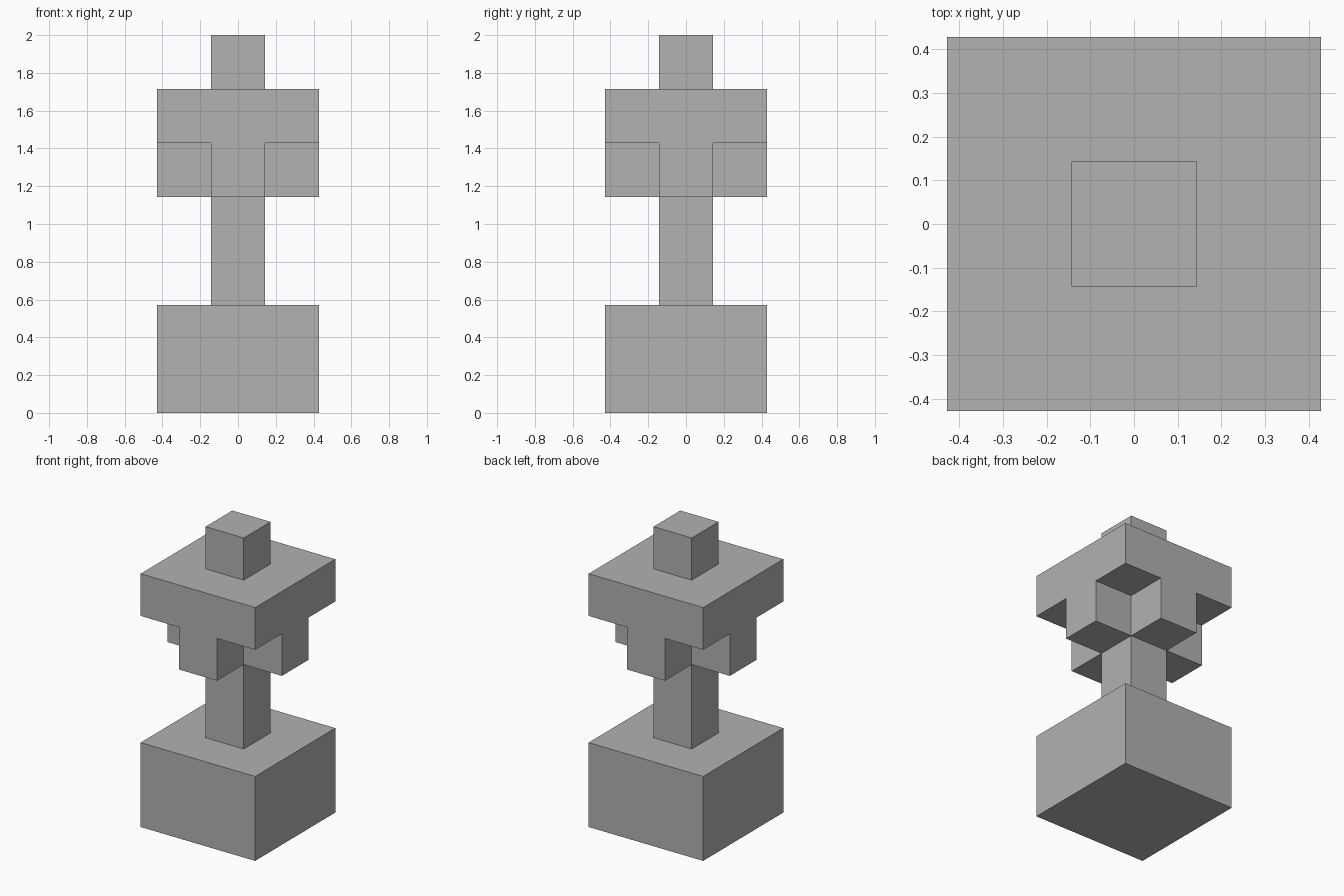
import bpy
import bmesh
from mathutils import Vector

if "Cube" in bpy.data.objects:
    bpy.data.objects.remove(bpy.data.objects["Cube"], do_unlink=True)

U = 2 / 7  # block module: the model is seven blocks tall and three wide

grey = bpy.data.materials.new("stone_grey")
grey.use_nodes = True
colour = (0.445, 0.445, 0.445, 1)
grey.diffuse_color = colour
grey.node_tree.nodes["Principled BSDF"].inputs["Base Color"].default_value = colour


def finish(name, bm):
    bmesh.ops.recalc_face_normals(bm, faces=bm.faces)
    mesh = bpy.data.meshes.new(name)
    bm.to_mesh(mesh)
    bm.free()
    mesh.materials.append(grey)
    obj = bpy.data.objects.new(name, mesh)
    bpy.context.collection.objects.link(obj)
    return obj


def block(name, width, bottom, top):
    """Square block, sized in modules."""
    bm = bmesh.new()
    bmesh.ops.create_cube(bm, size=1)
    bmesh.ops.scale(bm, verts=bm.verts, vec=(width * U, width * U, (top - bottom) * U))
    bmesh.ops.translate(bm, verts=bm.verts, vec=(0, 0, (bottom + top) / 2 * U))
    return finish(name, bm)


def extrude(bm, faces, dz, keep=False):
    result = bmesh.ops.extrude_face_region(bm, geom=faces, use_keep_orig=keep)
    verts = [g for g in result["geom"] if isinstance(g, bmesh.types.BMVert)]
    bmesh.ops.translate(bm, verts=verts, vec=Vector((0, 0, dz)))


# Base, post and top knob
block("base", 3, 0, 2)
block("post", 1, 2, 4)
block("top_knob", 1, 6, 7)

# Capital: a square slab with a cross of brackets below it
bm = bmesh.new()
bmesh.ops.create_grid(bm, x_segments=3, y_segments=3, size=1.5 * U)
bmesh.ops.translate(bm, verts=bm.verts, vec=(0, 0, 5 * U))
underside = bm.faces[:]
extrude(bm, underside, U, keep=True)
bmesh.ops.recalc_face_normals(bm, faces=bm.faces)
cross = []
for face in bm.faces:
    c = face.calc_center_median()
    if face.normal.z < -0.9 and min(abs(c.x), abs(c.y)) < U / 2:
        cross.append(face)
extrude(bm, cross, -U)
bmesh.ops.dissolve_limit(bm, angle_limit=0.01, verts=bm.verts, edges=bm.edges)
finish("capital", bm)
